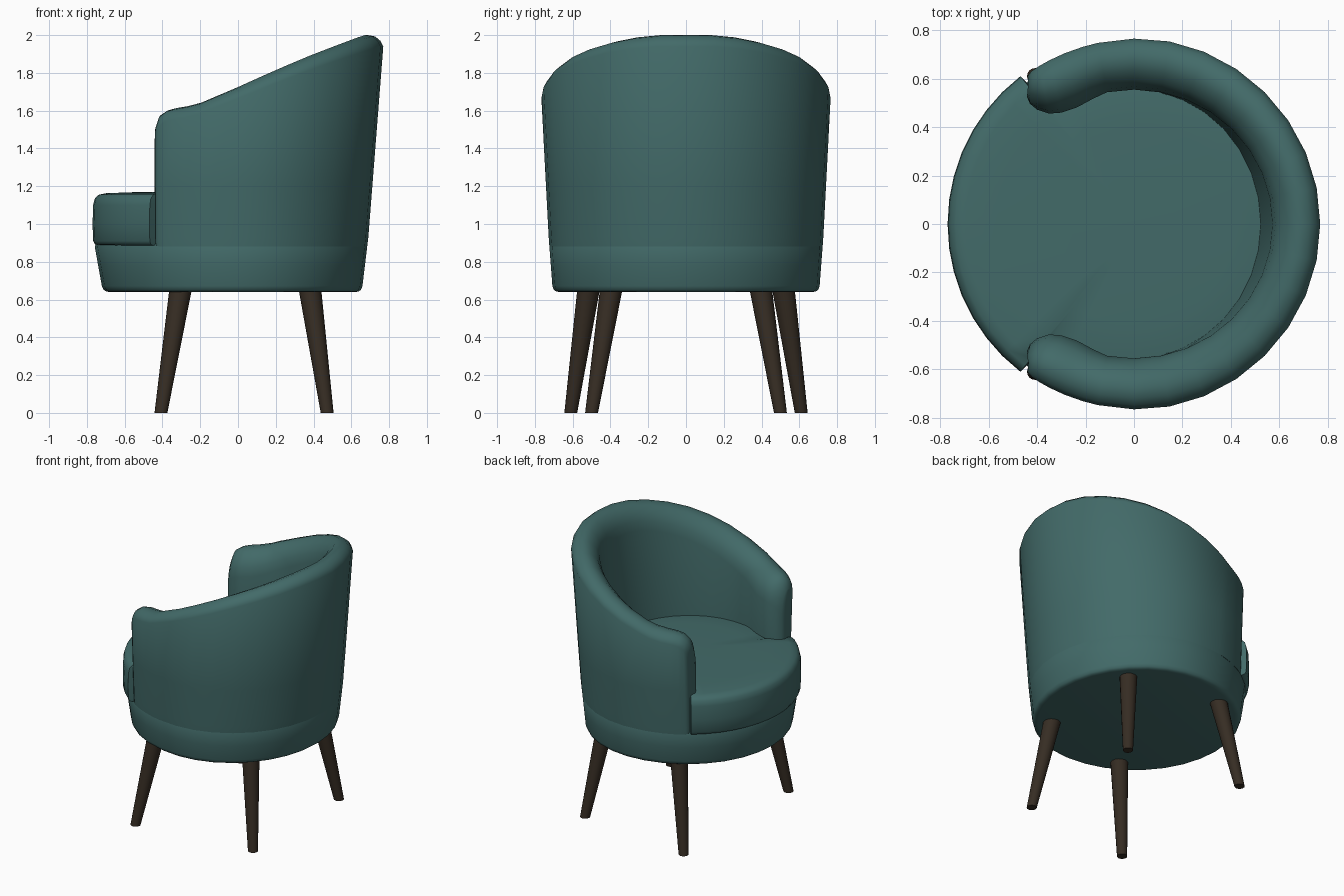
import bpy, bmesh, math
from mathutils import Vector

if "Cube" in bpy.data.objects:
    bpy.data.objects.remove(bpy.data.objects["Cube"])


def material(name, rgb):
    m = bpy.data.materials.new(name)
    m.diffuse_color = (*rgb, 1)
    m.use_nodes = True
    m.node_tree.nodes["Principled BSDF"].inputs["Base Color"].default_value = m.diffuse_color
    return m


TEAL = material("teal fabric", (0.055, 0.145, 0.14))
WOOD = material("dark wood", (0.037, 0.026, 0.017))


def loft(name, rings, mat, angle=40):
    """Skin closed rings of points and cap both ends."""
    bm = bmesh.new()
    vs = [[bm.verts.new(p) for p in r] for r in rings]
    for a, b in zip(vs, vs[1:]):
        for i in range(len(a)):
            j = (i + 1) % len(a)
            bm.faces.new((a[i], a[j], b[j], b[i]))
    bm.faces.new(vs[0])
    bm.faces.new(vs[-1])
    bmesh.ops.recalc_face_normals(bm, faces=bm.faces)
    me = bpy.data.meshes.new(name)
    bm.to_mesh(me)
    bm.free()
    me.materials.append(mat)
    ob = bpy.data.objects.new(name, me)
    bpy.context.collection.objects.link(ob)
    bpy.ops.object.select_all(action='DESELECT')
    ob.select_set(True)
    bpy.context.view_layer.objects.active = ob
    bpy.ops.object.shade_smooth_by_angle(angle=math.radians(angle))
    return ob


def lerp(t, keys):
    if t <= keys[0][0]:
        return keys[0][1]
    for (a, u), (b, v) in zip(keys, keys[1:]):
        if t <= b:
            return u + (v - u) * (t - a) / (b - a)
    return keys[-1][1]


def outer(deg, z, k=1.0):
    """Point on the tub's outer surface; the open side faces -x."""
    c, s = math.cos(math.radians(deg)), math.sin(math.radians(deg))
    back = lerp(z, [(0.64, 0.655), (0.93, 0.69), (1.95, 0.77)])
    front = lerp(z, [(0.64, 0.715), (0.9, 0.762), (1.95, 0.77)])
    side = lerp(z, [(0.64, 0.705), (0.93, 0.727), (1.75, 0.77)])
    return Vector(((back if c > 0 else front) * c * k, side * s * k, z))


# Base drum under the seat
STEP = 11.25
base_rows = [(0.64, 0.95), (0.643, 0.975), (0.652, 0.992), (0.672, 1), (0.78, 1),
             (0.88, 1), (0.893, 0.99), (0.897, 0.93)]
loft("base", [[outer(i * STEP, z, k) for i in range(32)] for z, k in base_rows], TEAL)

# Wraparound back and arms: outer angle, inset, inner rim point
sections = []
for i in range(10):
    a = math.radians(i * STEP)
    sections.append((i * STEP, 1, 0.572 * math.cos(a), 0.555 * math.sin(a)))
sections += [(106, 1, -0.17, 0.517), (112, 1, -0.235, 0.482), (117, 1, -0.30, 0.46),
             (120.5, 1, -0.35, 0.456), (123.5, 1, -0.40, 0.472),
             (125.3, 0.992, -0.43, 0.497), (125.8, 0.972, -0.442, 0.525)]
RIM = [(-0.44, 1.50), (-0.425, 1.56), (-0.40, 1.59), (-0.35, 1.61), (-0.28, 1.62),
       (-0.2, 1.64), (0, 1.725), (0.2, 1.815), (0.4, 1.90), (0.66, 2.0)]
CROWN = [(0.0, -0.06), (0.08, -0.03), (0.22, -0.007), (0.42, 0), (0.62, -0.015),
         (0.82, -0.055), (0.94, -0.105), (1.0, -0.17)]


def shell_section(deg, k, ix, iy):
    o = outer(deg, 1.8, k)
    top = lerp(o.x * 0.58 + ix * 0.42, RIM)
    pts = [outer(deg, z, k) for z in (0.88, 0.93, 1.2)]
    o = outer(deg, top - 0.06, k)
    for t, dz in CROWN:
        pts.append(Vector((o.x + (ix - o.x) * t, o.y + (iy - o.y) * t, top + dz)))
    taper = 0.05 * max(0, math.cos(math.radians(deg)))
    for z in (1.14, 0.88):
        pts.append(Vector((ix - taper, iy, z)))
    return pts


half = [shell_section(*s) for s in sections]
mirrored = [[Vector((p.x, -p.y, p.z)) for p in r] for r in half[:0:-1]]
loft("back_and_arms", mirrored + half, TEAL, 60)

# Seat cushion: full width at the open front, tucked inside the shell elsewhere
cushion_rows = [(0.885, -0.03), (0.892, -0.01), (0.91, 0), (1.0, 0.003), (1.10, 0),
                (1.135, -0.009), (1.155, -0.03), (1.163, -0.07), (1.168, -0.2), (1.172, -0.45)]
angles = [i * 9 for i in range(-14, 15)] + [127.5 + i * 7.5 for i in range(15)]


def cushion_point(deg, z, d):
    a = math.radians(deg)
    r = (0.767 if 127 < deg < 233 else 0.62) + d
    return Vector((r * math.cos(a), r * math.sin(a), z))


loft("seat_cushion", [[cushion_point(a, z, d) for a in angles] for z, d in cushion_rows],
     TEAL, 50)


# Tapered splayed legs
def leg(name, foot, top):
    rings = []
    for (x, y), z, r in ((foot, 0, 0.034), (top, 0.66, 0.06)):
        rings.append([Vector((x + r * math.cos(i * math.pi / 8),
                              y + r * math.sin(i * math.pi / 8), z)) for i in range(16)])
    loft(name, rings, WOOD)


for label, s in (("left", 1), ("right", -1)):
    leg("front_leg_" + label, (-0.408, 0.61 * s), (-0.303, 0.515 * s))
    leg("back_leg_" + label, (0.472, 0.50 * s), (0.38, 0.395 * s))
